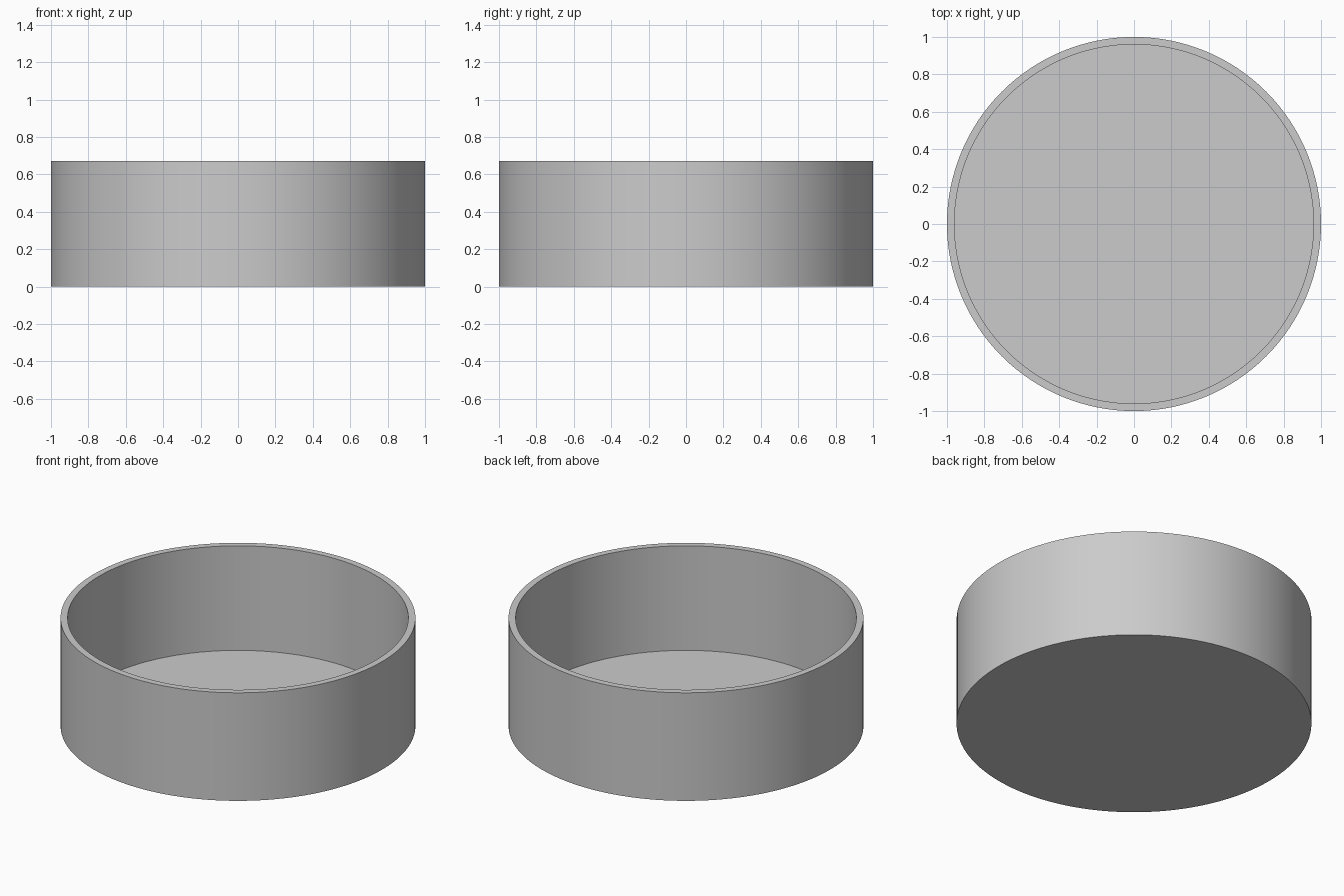
import bpy, bmesh, math

if "Cube" in bpy.data.objects:
    bpy.data.objects.remove(bpy.data.objects["Cube"])

SIDES = 128
HEIGHT, FLOOR = 0.672, 0.022
OUTER, INNER = 1.0, 0.96

# Cross-section from the underside centre, up the wall, to the inner floor centre
profile = [(0, 0), (OUTER, 0), (OUTER, HEIGHT), (INNER, HEIGHT), (INNER, FLOOR), (0, FLOOR)]

# Round open dish: spin the profile about z
bm = bmesh.new()
verts = [bm.verts.new((r, 0, z)) for r, z in profile]
edges = [bm.edges.new(pair) for pair in zip(verts, verts[1:])]
bmesh.ops.spin(bm, geom=verts + edges, cent=(0, 0, 0), axis=(0, 0, 1),
               angle=math.tau, steps=SIDES, use_merge=True)
bmesh.ops.remove_doubles(bm, verts=bm.verts, dist=1e-5)
bmesh.ops.recalc_face_normals(bm, faces=bm.faces)

mesh = bpy.data.meshes.new("round_dish")
bm.to_mesh(mesh)
bm.free()
dish = bpy.data.objects.new("round_dish", mesh)
bpy.context.collection.objects.link(dish)

# Smooth walls with crisp rim and base edges
bpy.context.view_layer.objects.active = dish
dish.select_set(True)
bpy.ops.object.shade_smooth_by_angle(angle=math.radians(30))
